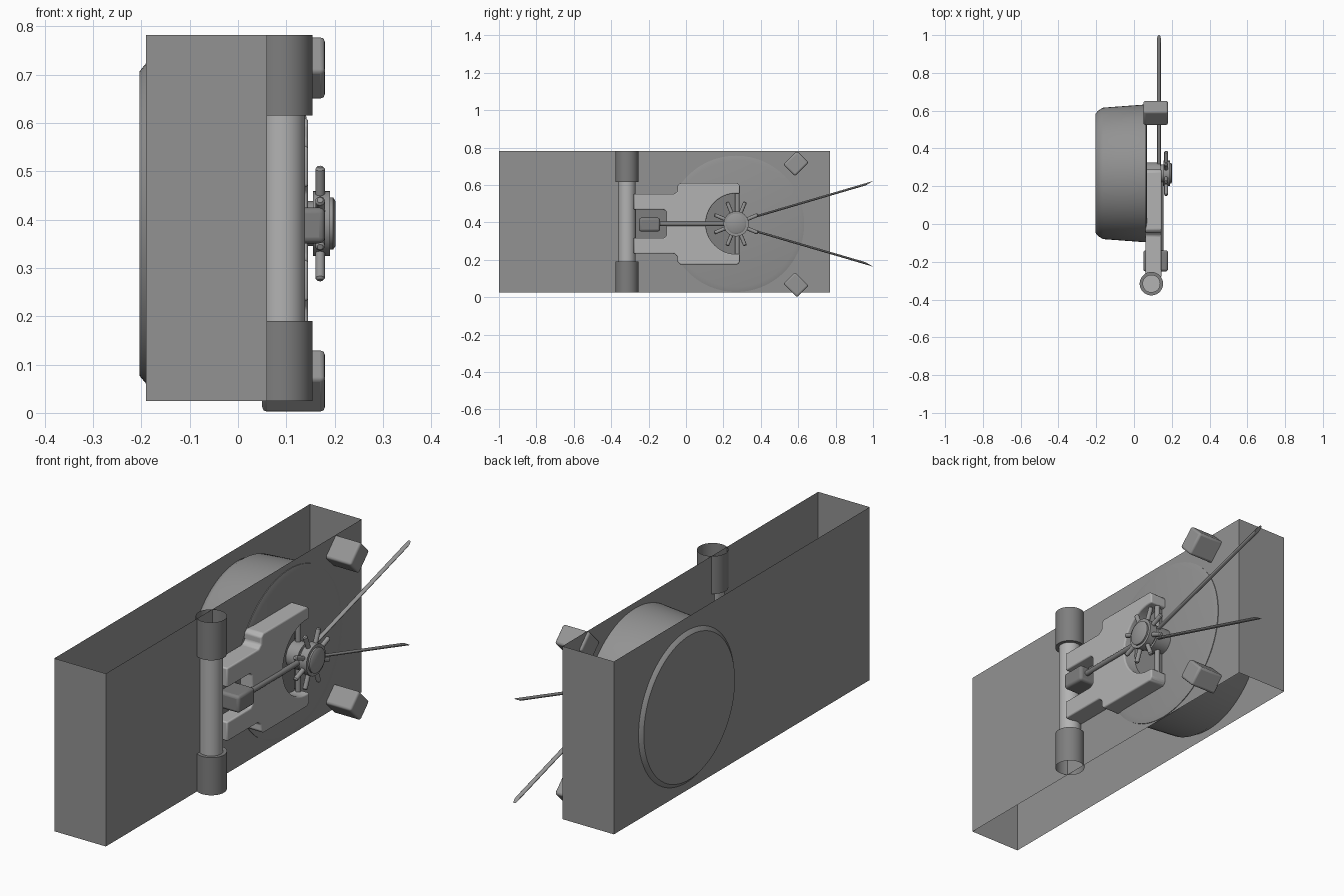
import bpy, bmesh, math
from mathutils import Vector, Matrix

if "Cube" in bpy.data.objects:
    bpy.data.objects.remove(bpy.data.objects["Cube"])

def mat(name, v):
    m = bpy.data.materials.new(name)
    m.diffuse_color = (v, v, v, 1)
    m.use_nodes = True
    m.node_tree.nodes["Principled BSDF"].inputs["Base Color"].default_value = m.diffuse_color
    return m

GREY = mat("wall grey", 0.29)
LIGHT = mat("light steel", 0.45)
DARK = mat("dark steel", 0.21)
MID = mat("mid steel", 0.30)
CY, CZ = 0.268, 0.392          # door axis

def finish(name, bm, material, smooth=True, bevel=0):
    bmesh.ops.recalc_face_normals(bm, faces=bm.faces)
    me = bpy.data.meshes.new(name)
    bm.to_mesh(me)
    bm.free()
    me.materials.append(material)
    ob = bpy.data.objects.new(name, me)
    bpy.context.collection.objects.link(ob)
    if bevel:
        b = ob.modifiers.new("bevel", 'BEVEL')
        b.width, b.segments, b.limit_method = bevel, 3, 'ANGLE'
    if smooth:
        bpy.ops.object.select_all(action='DESELECT')
        ob.select_set(True)
        bpy.context.view_layer.objects.active = ob
        bpy.ops.object.shade_smooth_by_angle(angle=math.radians(35))
    return ob

def lathe(name, profile, origin, axis, material, n=64, caps=(True, True)):
    """Rings of (distance along axis, radius) joined into a turned part."""
    bm = bmesh.new()
    rot = Vector(axis).to_track_quat('Z', 'Y')
    rings = []
    for d, r in profile:
        rings.append([bm.verts.new(Vector(origin) + rot @ Vector(
            (r * math.cos(math.tau * i / n), r * math.sin(math.tau * i / n), d)))
            for i in range(n)])
    for a, b in zip(rings, rings[1:]):
        for i in range(n):
            j = (i + 1) % n
            bm.faces.new((a[i], a[j], b[j], b[i]))
    if caps[0]:
        bm.faces.new(rings[0])
    if caps[1]:
        bm.faces.new(rings[-1])
    return finish(name, bm, material)

def rod(name, a, b, r, material, n=16):
    a, b = Vector(a), Vector(b)
    return lathe(name, [(0, r), ((b - a).length, r)], a, b - a, material, n)

def block(name, centre, size, material, angle=0, bevel=0.012):
    bm = bmesh.new()
    bmesh.ops.create_cube(bm, size=1, matrix=Matrix.Translation(centre)
                          @ Matrix.Rotation(angle, 4, 'X') @ Matrix.Diagonal((*size, 1)))
    return finish(name, bm, material, True, bevel)

def extrude_yz(name, pts, x0, x1, material, bevel=0):
    bm = bmesh.new()
    f = bm.faces.new([bm.verts.new((x0, y, z)) for y, z in pts])
    g = bmesh.ops.extrude_face_region(bm, geom=[f])['geom']
    bmesh.ops.translate(bm, vec=(x1 - x0, 0, 0),
                        verts=[v for v in g if isinstance(v, bmesh.types.BMVert)])
    return finish(name, bm, material, True, bevel)

# wall: thin box shell, open at top and bottom
bm = bmesh.new()
corners = [(-0.19, -1), (0.06, -1), (0.06, 0.77), (-0.19, 0.77)]
lo = [bm.verts.new((x, y, 0.025)) for x, y in corners]
hi = [bm.verts.new((x, y, 0.782)) for x, y in corners]
for i in range(4):
    j = (i + 1) % 4
    bm.faces.new((lo[i], lo[j], hi[j], hi[i]))
finish("wall_shell", bm, GREY, False)

# round door drum
lathe("door_drum", [(-0.204, 0.315), (-0.19, 0.332), (-0.164, 0.348), (0.052, 0.364),
                    (0.063, 0.364), (0.069, 0.338)], (0, CY, CZ), (1, 0, 0), GREY, 96)

# hinge: pin plus two open-ended sleeves
HX, HY = 0.092, -0.316
rod("hinge_pin", (HX, HY, 0.15), (HX, HY, 0.66), 0.047, LIGHT, 48)
for name, inner, outer in (("lower_hinge_sleeve", 0.19, 0.025), ("upper_hinge_sleeve", 0.616, 0.782)):
    s = 1 if outer > inner else -1
    lathe(name, [(0, 0.045), (0, 0.062), (abs(outer - inner), 0.062)],
          (HX, HY, inner), (0, 0, s), DARK, 48, (True, False))

# hinge plate: upper half outline, mirrored about the door axis
R = 0.162
half = [(-0.105, 0), (-0.105, 0.065), (-0.118, 0.076), (-0.28, 0.076), (-0.28, 0.16),
        (-0.062, 0.16), (-0.045, 0.175), (-0.045, 0.205), (-0.03, 0.218),
        (0.275, 0.218), (0.288, 0.205), (0.288, R)]
arc = [(CY + R * math.cos(t), R * math.sin(t)) for t in
       [math.pi / 2 * (1 + i / 16) for i in range(17)]]
upper = half[1:] + arc
pts = [(y, CZ + z) for y, z in upper] + [(y, CZ - z) for y, z in reversed(upper[:-1])]
extrude_yz("hinge_plate", pts, 0.06, 0.145, LIGHT, 0.006)

# dark floors inside the plate's two recesses
floor = arc + [(y, -z) for y, z in reversed(arc[:-1])]
extrude_yz("recess_floor", [(y, CZ + z) for y, z in floor], 0.06, 0.085, DARK)
block("notch_floor", (0.0725, -0.192, CZ), (0.025, 0.174, 0.152), DARK, 0, 0)

# latch box with its link rod, and the vertical bolt rod
block("latch_box", (0.115, -0.195, 0.388), (0.13, 0.112, 0.074), DARK)
rod("link_rod", (0.145, -0.15, CZ), (0.145, CY, CZ), 0.012, DARK)
rod("bolt_rod", (0.1, 0.274, 0.21), (0.1, 0.274, 0.575), 0.012, MID)

# hand wheel: stepped hub and short spokes
lathe("wheel_hub", [(0.069, 0.058), (0.14, 0.058), (0.14, 0.047), (0.155, 0.047), (0.155, 0.067),
                    (0.19, 0.067), (0.19, 0.054), (0.197, 0.054), (0.202, 0.046)],
      (0, CY, CZ), (1, 0, 0), MID, 48)
for i in range(8):
    t = math.tau * (i + 0.5) / 8
    d = Vector((0, math.cos(t), math.sin(t)))
    c = Vector((0.17, CY, CZ))
    lathe(f"wheel_spoke_{i + 1}", [(0.05, 0.01), (0.122, 0.01), (0.127, 0.006)], c, d, MID, 16)

# long diagonal bars with upright-cut ends, and corner clamps
for name, s in (("upper", 1), ("lower", -1)):
    bm = bmesh.new()
    for y, z in ((0.30, 0.012), (1.0, 0.217)):
        for i in range(16):
            t = math.tau * i / 16
            k = 0.012 * math.sin(t)
            # end rings lean so that the cut runs across the bar
            bm.verts.new((0.132 + 0.01 * math.cos(t), y - 0.02 + 0.02 * math.sin(t), CZ + s * (z + k)))
    bmesh.ops.convex_hull(bm, input=bm.verts)
    finish(name + "_bar", bm, MID)
    block(name + "_clamp", (0.115, 0.588, 0.39 + s * 0.324), (0.13, 0.103, 0.088), MID,
          s * math.radians(45), 0.01)
